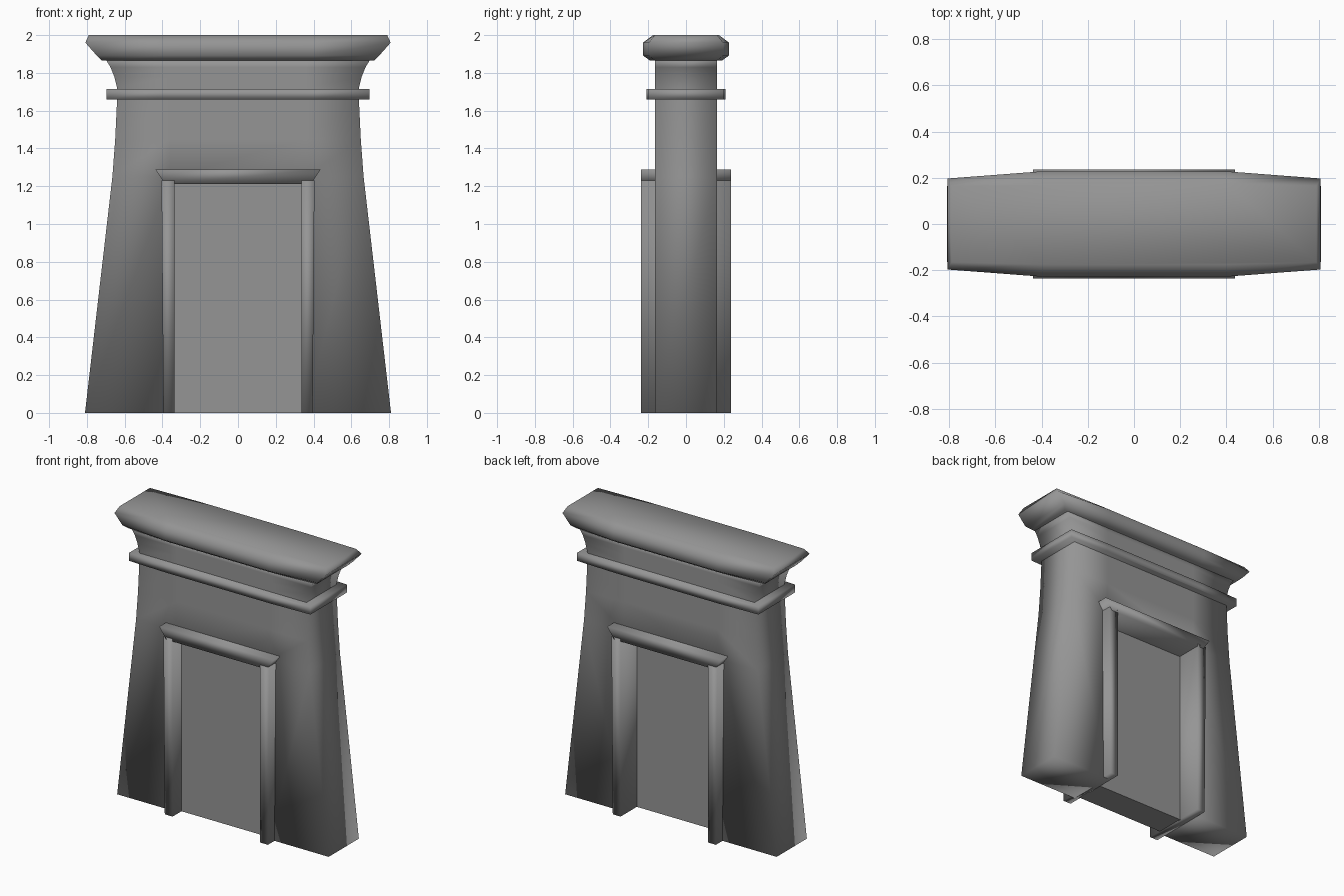
import bpy, bmesh, math

if "Cube" in bpy.data.objects:
    bpy.data.objects.remove(bpy.data.objects["Cube"])

# Dark stone grey
stone = bpy.data.materials.new("dark_stone")
stone.diffuse_color = (0.3, 0.3, 0.3, 1)
stone.use_nodes = True
stone.node_tree.nodes["Principled BSDF"].inputs["Base Color"].default_value = stone.diffuse_color


def finish(name, bm, angle=180):
    bmesh.ops.recalc_face_normals(bm, faces=bm.faces)
    me = bpy.data.meshes.new(name)
    bm.to_mesh(me)
    bm.free()
    me.materials.append(stone)
    ob = bpy.data.objects.new(name, me)
    bpy.context.collection.objects.link(ob)
    bpy.ops.object.select_all(action='DESELECT')
    ob.select_set(True)
    bpy.context.view_layer.objects.active = ob
    bpy.ops.object.shade_smooth_by_angle(angle=math.radians(angle))
    return ob


def prism(name, panels, depth, angle=180):
    """Front panels, each an (x, z) outline, welded and extruded between depth[0] and depth[1]."""
    bm = bmesh.new()
    for outline in panels:
        bm.faces.new([bm.verts.new((x, depth[0], z)) for x, z in outline])
    bmesh.ops.remove_doubles(bm, verts=bm.verts, dist=1e-4)
    out = bmesh.ops.extrude_face_region(bm, geom=bm.faces[:])
    moved = [v for v in out["geom"] if isinstance(v, bmesh.types.BMVert)]
    bmesh.ops.translate(bm, verts=moved, vec=(0, depth[1] - depth[0], 0))
    return finish(name, bm, angle)


def slab(name, rings, mid=0.4):
    """Stacked eight-sided rings (z, half length, end half depth, middle half depth)."""
    bm = bmesh.new()
    loops = []
    for z, hx, ye, ym in rings:
        pts = [(-hx, -ye), (-mid, -ym), (mid, -ym), (hx, -ye),
               (hx, ye), (mid, ym), (-mid, ym), (-hx, ye)]
        loops.append([bm.verts.new((x, y, z)) for x, y in pts])
    for a, b in zip(loops, loops[1:]):
        for i in range(8):
            j = (i + 1) % 8
            bm.faces.new((a[i], a[j], b[j], b[i]))
    bm.faces.new(loops[0])
    bm.faces.new(loops[-1])
    return finish(name, bm)


# Tapered gate body: rows of panels, open in the middle below the lintel
rows = [(0.81, 0), (0.665, 1.25), (0.65, 1.45), (0.64, 1.66), (0.64, 1.72),
        (0.655, 1.78), (0.675, 1.83), (0.70, 1.87)]
panels = []
for (x0, z0), (x1, z1) in zip(rows, rows[1:]):
    right = [(0.36, z0), (x0, z0), (x1, z1), (0.36, z1)]
    panels += [right, [(-x, z) for x, z in reversed(right)]]
    if z0 > 0:
        panels.append([(-0.36, z0), (0.36, z0), (0.36, z1), (-0.36, z1)])
prism("gate_body", panels, (-0.165, 0.165))

# Moulding band and heavy cornice
slab("moulding_band", [(1.66, 0.695, 0.2, 0.21), (1.715, 0.695, 0.2, 0.21)])
slab("cornice", [(1.865, 0.72, 0.165, 0.19), (1.892, 0.748, 0.197, 0.228),
                 (1.96, 0.808, 0.197, 0.228), (2.0, 0.79, 0.165, 0.175)])

# Door jambs and lintel, running through the full depth
for side, s in (("left", -1), ("right", 1)):
    prism("jamb_" + side, [[(s * 0.335, 0), (s * 0.395, 0), (s * 0.405, 1.23),
                            (s * 0.335, 1.23)]], (-0.237, 0.237))
prism("lintel", [[(-0.385, 1.212), (0.385, 1.212), (0.437, 1.288), (-0.437, 1.288)]],
      (-0.237, 0.237))

# Recessed door panel
prism("door_panel", [[(-0.345, 0), (0.345, 0), (0.345, 1.22), (-0.345, 1.22)]],
      (-0.14, 0.06), 30)
